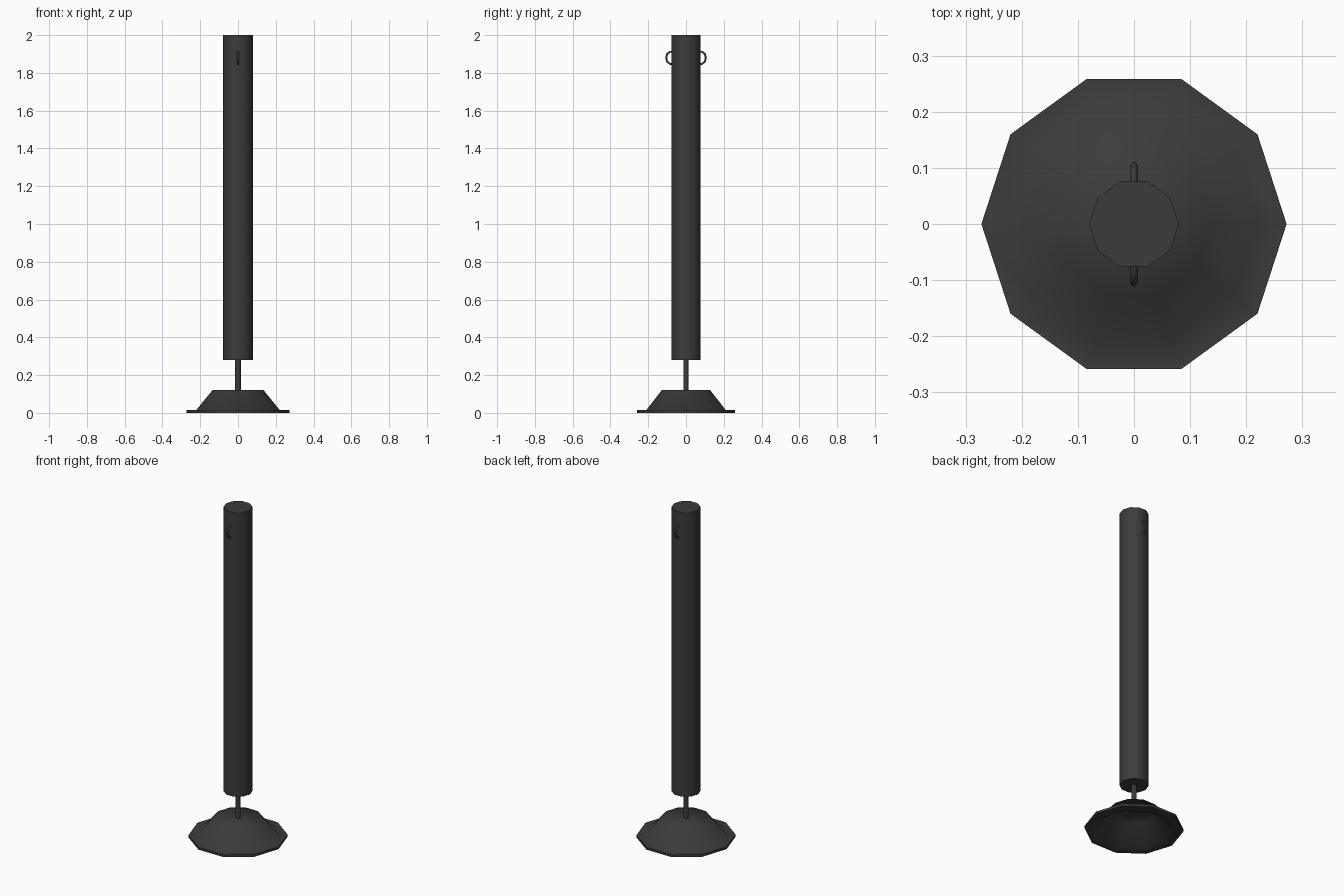
import bpy
import bmesh
from math import cos, sin, tau, radians

cube = bpy.data.objects.get("Cube")
if cube:
    bpy.data.objects.remove(cube, do_unlink=True)

SIDES = 10

grey = bpy.data.materials.new("dark_grey")
grey.use_nodes = True
colour = (0.044, 0.044, 0.044, 1)
grey.diffuse_color = colour
grey.node_tree.nodes["Principled BSDF"].inputs["Base Color"].default_value = colour


def finish(name, bm, angle):
    """Turn a bmesh into a smooth-shaded object."""
    bmesh.ops.remove_doubles(bm, verts=bm.verts, dist=0.0001)
    bmesh.ops.recalc_face_normals(bm, faces=bm.faces)
    mesh = bpy.data.meshes.new(name)
    bm.to_mesh(mesh)
    bm.free()
    mesh.materials.append(grey)
    obj = bpy.data.objects.new(name, mesh)
    bpy.context.collection.objects.link(obj)
    bpy.ops.object.select_all(action="DESELECT")
    obj.select_set(True)
    bpy.context.view_layer.objects.active = obj
    bpy.ops.object.shade_smooth_by_angle(angle=radians(angle))
    return obj


def lathe(name, profile, angle=40):
    """Turn a (radius, height) profile about z; both ends are capped."""
    bm = bmesh.new()
    rings = [[bm.verts.new((r * cos(tau * i / SIDES), r * sin(tau * i / SIDES), z))
              for i in range(SIDES)] for r, z in profile]
    for a, b in zip(rings, rings[1:]):
        for i in range(SIDES):
            j = (i + 1) % SIDES
            bm.faces.new((a[i], a[j], b[j], b[i]))
    bm.faces.new(rings[0])
    bm.faces.new(rings[-1])
    return finish(name, bm, angle)


def handle(name, side):
    """A bent rod whose two ends run into the cylinder."""
    path = [(0.06, 0.032), (0.085, 0.032), (0.1, 0.02), (0.105, 0),
            (0.1, -0.02), (0.085, -0.032), (0.06, -0.032)]
    curve = bpy.data.curves.new(name, "CURVE")
    curve.dimensions = "3D"
    curve.bevel_depth = 0.006
    curve.bevel_resolution = 1
    curve.use_fill_caps = True
    spline = curve.splines.new("POLY")
    spline.points.add(len(path) - 1)
    for point, (y, z) in zip(spline.points, path):
        point.co = (0, side * y, 1.88 + z, 1)
    curve.materials.append(grey)
    obj = bpy.data.objects.new(name, curve)
    bpy.context.collection.objects.link(obj)


# Hollow flared foot with a thin flange
lathe("foot", [(0.13, 0.108), (0.212, 0.0), (0.272, 0.0), (0.272, 0.014),
               (0.222, 0.014), (0.135, 0.12)], angle=60)

# Thin stem and tall cylinder
lathe("stem", [(0.015, 0.11), (0.015, 0.29)])
lathe("main_cylinder", [(0.08, 0.28), (0.08, 2.0)])

# Small loops at the front and back
handle("front_loop", -1)
handle("back_loop", 1)
